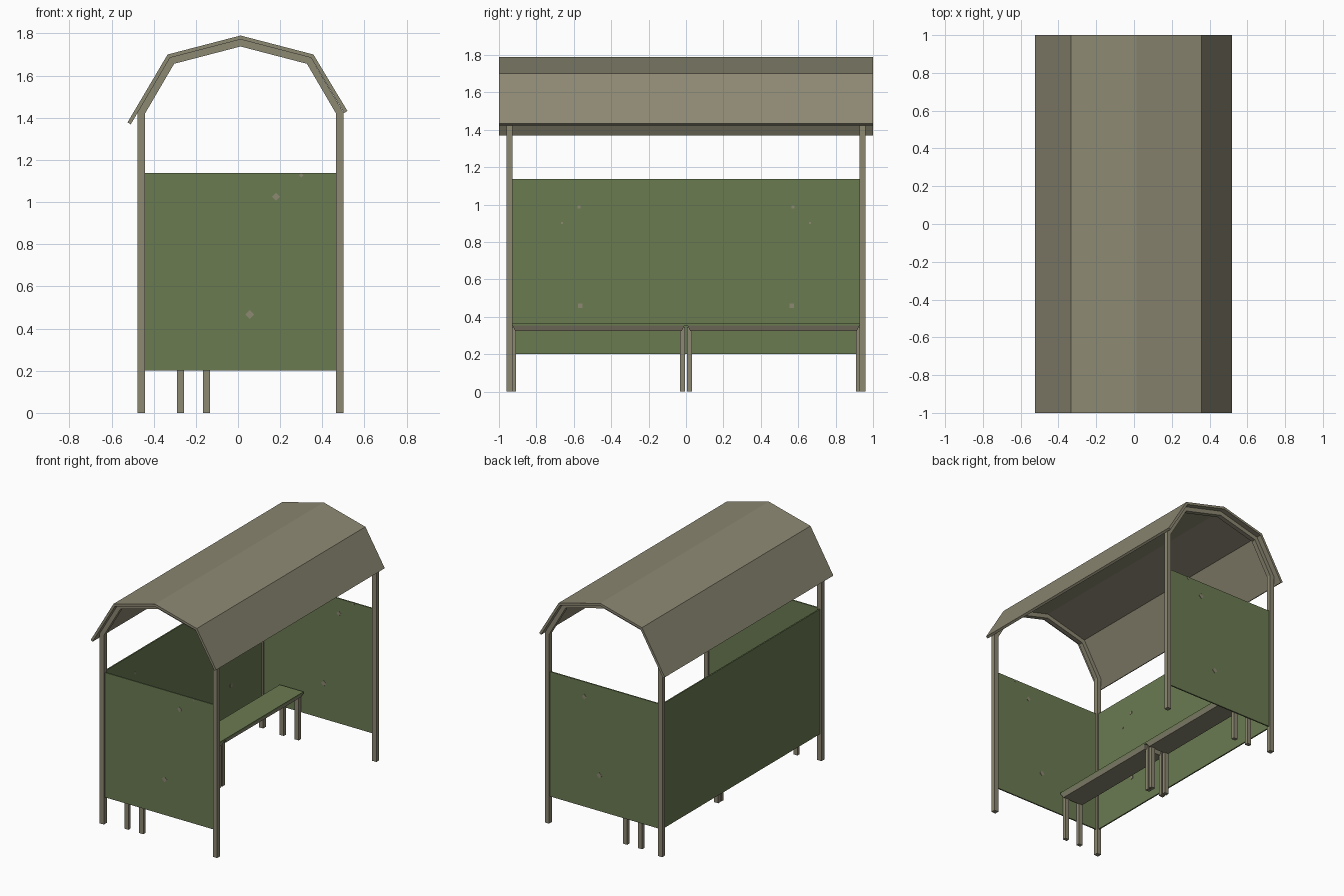
import bpy, bmesh, math
from mathutils import Vector

if "Cube" in bpy.data.objects:
    bpy.data.objects.remove(bpy.data.objects["Cube"])


def material(name, rgb):
    m = bpy.data.materials.new(name)
    m.diffuse_color = (*rgb, 1)
    m.use_nodes = True
    m.node_tree.nodes["Principled BSDF"].inputs["Base Color"].default_value = m.diffuse_color
    return m


METAL = material("warm grey metal", (0.262, 0.246, 0.170))
GREEN = material("olive green panel", (0.145, 0.196, 0.083))


def finish(bm, name, mat):
    bmesh.ops.recalc_face_normals(bm, faces=bm.faces)
    me = bpy.data.meshes.new(name)
    bm.to_mesh(me)
    bm.free()
    me.materials.append(mat)
    ob = bpy.data.objects.new(name, me)
    bpy.context.collection.objects.link(ob)
    return ob


def box(name, x, y, z, mat, inset=0.0):
    """Box from ranges; inset shrinks the bottom face to make a taper."""
    bm = bmesh.new()
    bmesh.ops.create_cube(bm, size=1)
    for v in bm.verts:
        s = [1 if c > 0 else 0 for c in v.co]
        i = inset if s[2] == 0 else 0
        v.co = (x[s[0]] + (-i if s[0] else i),
                y[s[1]] + (-i if s[1] else i), z[s[2]])
    return finish(bm, name, mat)


def strip(name, outer, inner, y0, y1, mat):
    """Band between two matching x-z lines, extruded along y."""
    bm = bmesh.new()
    rings = []
    for o, i in zip(outer, inner):
        rings.append([bm.verts.new((p[0], y, p[1]))
                      for p, y in ((o, y0), (o, y1), (i, y1), (i, y0))])
    for a, b in zip(rings, rings[1:]):
        for k in range(4):
            n = (k + 1) % 4
            bm.faces.new((a[k], a[n], b[n], b[k]))
    bm.faces.new(rings[0])
    bm.faces.new(rings[-1])
    return finish(bm, name, mat)


def offset(line, d):
    """Mitred offset of a left-to-right line towards its inside."""
    pts = [Vector(p) for p in line]
    norms = []
    for a, b in zip(pts, pts[1:]):
        t = (b - a).normalized()
        norms.append(Vector((t.y, -t.x)))
    out = []
    for k, p in enumerate(pts):
        n0, n1 = norms[max(k - 1, 0)], norms[min(k, len(norms) - 1)]
        m = (n0 + n1).normalized()
        out.append(p + m * (d / m.dot(n0)))
    return out


# roof sheet
roof = [(-0.524, 1.378), (-0.334, 1.70), (0.012, 1.79), (0.358, 1.70), (0.519, 1.432)]
under = offset(roof, 0.018)
strip("roof", roof, under, -1, 1, METAL)

# posts and roof arches at both ends
arch_in = [(-0.441, 1.42), (-0.303, 1.656), (0.012, 1.738), (0.327, 1.656), (0.465, 1.42)]
arch_out = [(-0.476, 1.425)] + [tuple(p) for p in under[1:4]] + [(0.50, 1.425)]
for s, end in ((-1, "front"), (1, "back")):
    y0, y1 = sorted((s * 0.927, s * 0.961))
    strip(end + "_roof_arch", arch_out, arch_in, y0, y1, METAL)
    for side, x in (("left", (-0.476, -0.441)), ("right", (0.465, 0.50))):
        box(f"{end}_{side}_post", x, (y0, y1), (0, 1.425), METAL)

    # end wall with small diamond fixings on both faces
    box(end + "_end_wall", (-0.441, 0.465), sorted((s * 0.939, s * 0.949)), (0.2, 1.137), GREEN)
    for x, z, r in ((0.18, 1.025, 0.018), (0.055, 0.467, 0.02), (0.30, 1.127, 0.01)):
        fix = box(end + "_wall_fixing", (-r * 0.75, r * 0.75), (-0.007, 0.007),
                  (-r * 0.75, r * 0.75), METAL)
        fix.location = (x, s * 0.944, z)
        fix.rotation_euler.y = math.radians(45)

# long wall and its fixings
box("long_wall", (-0.463, -0.453), (-0.93, 0.93), (0.2, 1.137), GREEN)
for s in (-1, 1):
    for y, z, r in ((0.572, 0.987, 0.009), (0.565, 0.458, 0.012), (0.663, 0.902, 0.006)):
        box("long_wall_fixing", (-0.454, -0.451), (s * y - r, s * y + r),
            (z - r, z + r), METAL)

# two bench halves with tapered frames, plus legs
for s, end in ((-1, "front"), (1, "back")):
    ys = sorted((s * 0.008, s * 0.927))
    box(end + "_bench_seat", (-0.302, -0.105), sorted((0, s * 0.927)), (0.353, 0.366), GREEN)
    box(end + "_bench_frame", (-0.302, -0.105), ys, (0.325, 0.353), METAL, 0.014)
    for lx in (-0.273, -0.149):
        for a, b in ((0.005, 0.032), (0.908, 0.935)):
            box(end + "_bench_leg", (lx - 0.017, lx + 0.017),
                sorted((s * a, s * b)), (0, 0.345), METAL)
